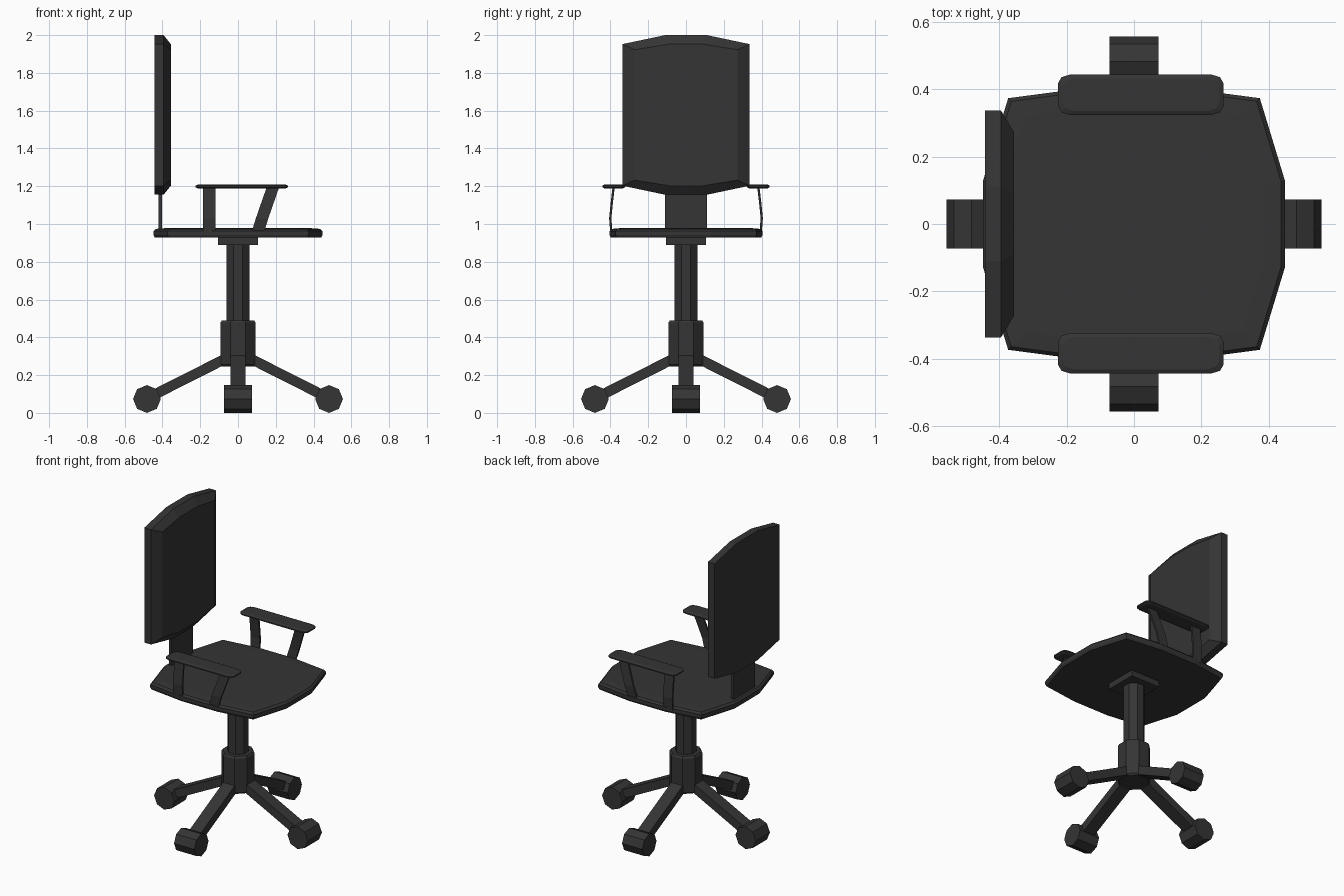
import bpy, math
from mathutils import Matrix, Vector

if "Cube" in bpy.data.objects:
    bpy.data.objects.remove(bpy.data.objects["Cube"])

mat = bpy.data.materials.new("dark_grey")
mat.diffuse_color = (0.035, 0.035, 0.035, 1)
mat.use_nodes = True
mat.node_tree.nodes["Principled BSDF"].inputs["Base Color"].default_value = mat.diffuse_color


def loft(name, rings, matrix=Matrix()):
    """Flat-faced solid through a stack of equal-length rings, capped at both ends."""
    n = len(rings[0])
    verts = [matrix @ Vector(p) for r in rings for p in r]
    faces = [tuple(range(n)), tuple(range((len(rings) - 1) * n, len(rings) * n))]
    for k in range(len(rings) - 1):
        for i in range(n):
            j = (i + 1) % n
            faces.append((k * n + i, k * n + j, (k + 1) * n + j, (k + 1) * n + i))
    me = bpy.data.meshes.new(name)
    me.from_pydata(verts, [], faces)
    ob = bpy.data.objects.new(name, me)
    bpy.context.collection.objects.link(ob)
    me.materials.append(mat)
    bpy.context.view_layer.objects.active = ob
    bpy.ops.object.mode_set(mode='EDIT')
    bpy.ops.mesh.select_all(action='SELECT')
    bpy.ops.mesh.normals_make_consistent(inside=False)
    bpy.ops.object.mode_set(mode='OBJECT')
    return ob


def mirrored(quarter):
    """Closed outline from the points of its first quadrant (counter-clockwise)."""
    half = quarter + [(-a, b) for a, b in reversed(quarter)]
    return half + [(-a, -b) for a, b in half]


def octagon(flat, z):
    r = flat / math.cos(math.pi / 8)
    return [(r * math.cos((i + .5) * math.pi / 4), r * math.sin((i + .5) * math.pi / 4), z)
            for i in range(8)]


def rect(x0, x1, y0, y1, z):
    return [(x0, y0, z), (x1, y0, z), (x1, y1, z), (x0, y1, z)]


# seat cushion
seat = mirrored([(0.447, 0.13), (0.373, 0.373), (0.13, 0.405)])
loft("seat", [[(a * s, b * s, z) for a, b in seat]
              for s, z in ((0.985, 0.928), (1, 0.942), (1, 0.962), (0.975, 0.974), (0.86, 0.978))])

# backrest with bevelled front
outer = mirrored([(0.336, 0.375), (0.11, 0.4225)])
inner = mirrored([(0.272, 0.345), (0.09, 0.375)])
loft("backrest", [[(x, a, b + 1.5775) for a, b in o]
                  for x, o in ((-0.442, outer), (-0.394, outer), (-0.356, inner))])
loft("back_support", [rect(-0.422, -0.402, -0.11, 0.11, z) for z in (0.95, 1.25)])

# column
loft("seat_plate", [rect(-0.105, 0.105, -0.105, 0.105, z) for z in (0.89, 0.935)])
loft("gas_post", [octagon(0.06, z) for z in (0.40, 0.90)])
loft("hub", [octagon(r, z) for r, z in ((0.085, 0.245), (0.093, 0.255), (0.093, 0.478), (0.085, 0.49))])

# four legs with octagonal casters
for k in range(4):
    turn = Matrix.Rotation(k * math.pi / 2, 4, 'Z')
    leg = [(0.03, 0.275), (0.09, 0.245), (0.46, 0.058), (0.46, 0.118), (0.09, 0.305), (0.03, 0.335)]
    loft("leg_%d" % k, [[(x, y, z) for x, z in leg] for y in (-0.041, 0.041)], turn)
    wheel = [(0.482 + 0.0735 * math.cos(i * math.pi / 4), 0.0735 + 0.0735 * math.sin(i * math.pi / 4))
             for i in range(8)]
    loft("caster_%d" % k, [[(x, y, z) for x, z in wheel] for y in (-0.073, 0.073)], turn)

# armrests on both sides
pad = mirrored([(0.245, 0.035), (0.235, 0.052), (0.21, 0.06)])
bow = ((0.395, 0.95, 0), (0.401, 1.03, 0.3), (0.392, 1.12, 0.68), (0.383, 1.195, 1))
for side, name in ((1, "left"), (-1, "right")):
    flip = Matrix.Diagonal((1, side, 1, 1))
    loft("armrest_pad_" + name, [[(0.02 + a - math.copysign(d, a), 0.383 + b - math.copysign(d, b), z)
                                  for a, b in pad]
                                 for d, z in ((0.012, 1.188), (0, 1.195), (0, 1.203), (0.012, 1.209))], flip)
    for part, x0, lean in (("rear", -0.185, 0), ("front", 0.07, 0.082)):
        loft("arm_strut_%s_%s" % (part, name),
             [rect(x0 + lean * t, x0 + 0.066 + lean * t, y - 0.006, y + 0.006, z) for y, z, t in bow], flip)
